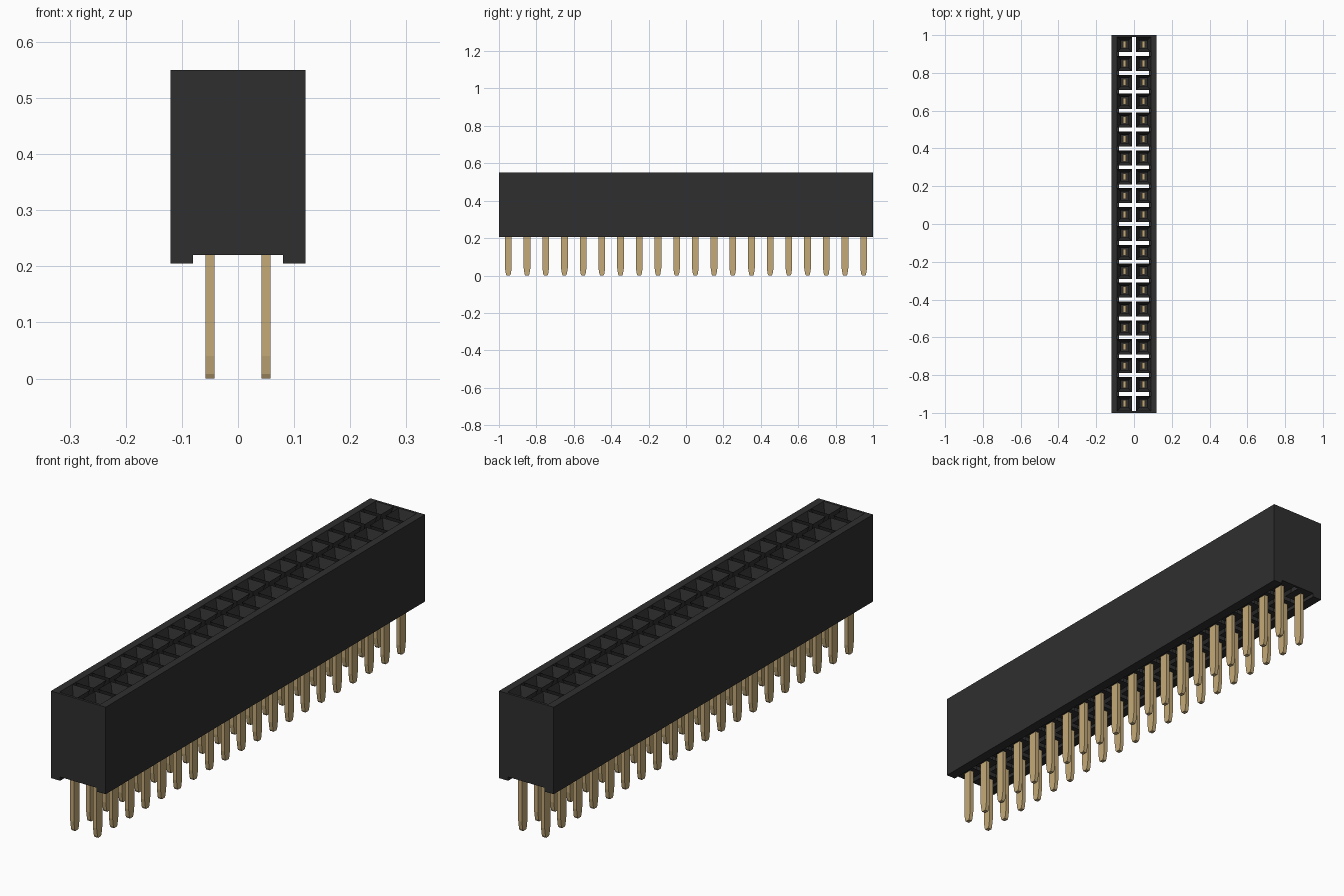
import bpy
import bmesh

cube = bpy.data.objects.get("Cube")
if cube:
    bpy.data.objects.remove(cube, do_unlink=True)

ROWS, PITCH = 20, 0.1
CENTRES = [(sx * PITCH / 2, (i - (ROWS - 1) / 2) * PITCH)
           for sx in (-1, 1) for i in range(ROWS)]


def material(name, rgb, roughness):
    mat = bpy.data.materials.new(name)
    mat.use_nodes = True
    mat.diffuse_color = (*rgb, 1)
    bsdf = mat.node_tree.nodes["Principled BSDF"]
    bsdf.inputs["Base Color"].default_value = (*rgb, 1)
    bsdf.inputs["Roughness"].default_value = roughness
    return mat


black = material("black plastic", (0.028, 0.028, 0.028), 0.6)
gold = material("pale gold", (0.55, 0.40, 0.19), 0.5)


def loft(bm, cx, cy, rings, cap_first=True, cap_last=True):
    """Join rectangular rings (half x, half y, z) into a skin."""
    loops = [[bm.verts.new((cx + sx * hx, cy + sy * hy, z))
              for sx, sy in ((-1, -1), (1, -1), (1, 1), (-1, 1))]
             for hx, hy, z in rings]
    for low, high in zip(loops, loops[1:]):
        for i in range(4):
            j = (i + 1) % 4
            bm.faces.new((low[i], low[j], high[j], high[i]))
    if cap_first:
        bm.faces.new(loops[0][::-1])
    if cap_last:
        bm.faces.new(loops[-1])


def finish(bm, name, mat):
    mesh = bpy.data.meshes.new(name)
    bm.to_mesh(mesh)
    bm.free()
    mesh.materials.append(mat)
    obj = bpy.data.objects.new(name, mesh)
    bpy.context.collection.objects.link(obj)
    return obj


TOP, FLOOR, FOOT = 0.55, 0.22, 0.205
HALF_W, HALF_L, WALL_IN = 0.12, 1.0, 0.09

# Outer shell: side walls with a foot rail, closed by thin end walls
for side, sx in (("left", 1), ("right", -1)):
    profile = [(0.08, FOOT), (HALF_W, FOOT), (HALF_W, TOP),
               (WALL_IN, TOP), (WALL_IN, FLOOR), (0.08, FLOOR)]
    bm = bmesh.new()
    face = bm.faces.new([bm.verts.new((sx * x, -HALF_L, z)) for x, z in profile])
    grown = bmesh.ops.extrude_face_region(bm, geom=[face], use_keep_orig=True)
    bmesh.ops.translate(bm, vec=(0, 2 * HALF_L, 0),
                        verts=[g for g in grown["geom"]
                               if isinstance(g, bmesh.types.BMVert)])
    bmesh.ops.recalc_face_normals(bm, faces=bm.faces)
    finish(bm, side + "_wall", black)

for end, sy in (("front", -1), ("back", 1)):
    bm = bmesh.new()
    loft(bm, 0, sy * (HALF_L - 0.005),
         [(WALL_IN, 0.005, FLOOR), (WALL_IN, 0.005, TOP)])
    finish(bm, end + "_wall", black)

# Funnel-mouthed sockets with a flanged base, open slots left between them
bm = bmesh.new()
for cx, cy in CENTRES:
    loft(bm, cx, cy, [(0.04, 0.04, TOP), (0.02, 0.022, TOP - 0.06),
                      (0.02, 0.022, FLOOR), (0.04, 0.04, FLOOR)],
         cap_first=False, cap_last=False)
finish(bm, "sockets", black)

# Flat pins with tips tapering along the length of the connector
bm = bmesh.new()
for cx, cy in CENTRES:
    loft(bm, cx, cy, [(0.008, 0.009, 0), (0.008, 0.013, 0.008),
                      (0.008, 0.018, 0.04), (0.008, 0.018, FLOOR + 0.05)])
finish(bm, "pins", gold)

# Pairs of spring leaves inside each socket
bm = bmesh.new()
for cx, cy in CENTRES:
    for sx in (-1, 1):
        loft(bm, cx + sx * 0.007, cy,
             [(0.002, 0.014, FLOOR + 0.05), (0.002, 0.014, TOP - 0.1)])
finish(bm, "contact_leaves", gold)

# Socket floors behind the contacts
bm = bmesh.new()
for cx, cy in CENTRES:
    loft(bm, cx, cy, [(0.02, 0.022, FLOOR), (0.02, 0.022, FLOOR + 0.01)])
finish(bm, "socket_floors", black)
